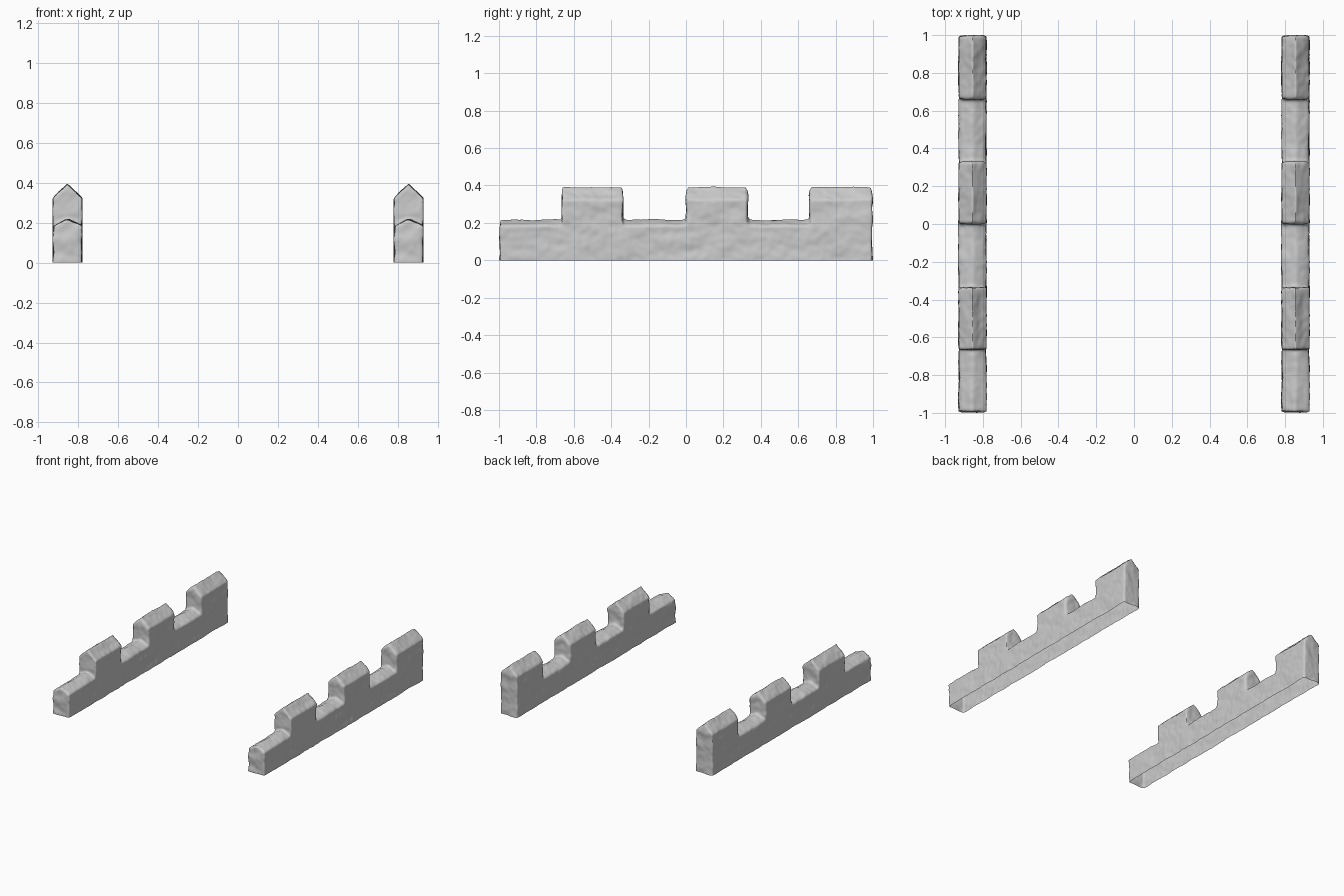
import bpy
import bmesh
from mathutils import Vector, noise

cube = bpy.data.objects.get("Cube")
if cube:
    bpy.data.objects.remove(cube, do_unlink=True)

HALF = 0.07      # half the wall thickness before weathering
CENTRE = 0.855   # distance of each wall from the middle

stone = bpy.data.materials.new("grey stone")
stone.use_nodes = True
stone.diffuse_color = (0.6, 0.6, 0.6, 1)
stone.node_tree.nodes["Principled BSDF"].inputs["Base Color"].default_value = (0.6, 0.6, 0.6, 1)


def gabled_block(bm, y0, y1, shoulder, ridge):
    """Closed block running along y with a peaked top."""
    profile = [(-HALF, -0.05), (HALF, -0.05), (HALF, shoulder), (0, ridge), (-HALF, shoulder)]
    face = bm.faces.new([bm.verts.new((x, y0, z)) for x, z in profile])
    ext = bmesh.ops.extrude_face_region(bm, geom=[face])
    moved = [v for v in ext["geom"] if isinstance(v, bmesh.types.BMVert)]
    bmesh.ops.translate(bm, verts=moved, vec=(0, y1 - y0, 0))


# Low wall and three raised merlons
bm = bmesh.new()
gabled_block(bm, -0.993, 0.993, 0.185, 0.218)
for start, end in ((-0.66, -0.34), (0.002, 0.328), (0.662, 0.993)):
    gabled_block(bm, start, end, 0.322, 0.39)
bmesh.ops.recalc_face_normals(bm, faces=bm.faces)
blocks = bpy.data.meshes.new("wall_blocks")
bm.to_mesh(blocks)
bm.free()

# Fuse the blocks into one skin
wall = bpy.data.objects.new("left_wall", blocks)
bpy.context.collection.objects.link(wall)
remesh = wall.modifiers.new("fuse", "REMESH")
remesh.mode = "VOXEL"
remesh.voxel_size = 0.01
bpy.context.view_layer.update()
depsgraph = bpy.context.evaluated_depsgraph_get()
skin = bpy.data.meshes.new_from_object(wall.evaluated_get(depsgraph))
skin.name = "weathered_wall"
wall.modifiers.clear()

# Weather the stone: soften edges, then add broad lumps and small chips
bm = bmesh.new()
bm.from_mesh(skin)
for _ in range(2):
    bmesh.ops.smooth_vert(bm, verts=bm.verts, factor=0.5,
                          use_axis_x=True, use_axis_y=True, use_axis_z=True)
bm.normal_update()
offsets = []
for v in bm.verts:
    lump = noise.noise(Vector((v.co.x * 10, v.co.y * 8, v.co.z * 14)))
    chip = noise.noise(v.co * 30)
    offsets.append(v.normal * (0.002 + 0.007 * lump + 0.003 * chip))
for v, offset in zip(bm.verts, offsets):
    v.co += offset
    v.co.y = max(-1, min(1, v.co.y))
    v.co.x = max(-0.076, min(0.076, v.co.x))

# Cut flat at the ground, leaving the underside open
bmesh.ops.bisect_plane(bm, geom=bm.verts[:] + bm.edges[:] + bm.faces[:],
                       plane_co=(0, 0, 0), plane_no=(0, 0, 1), clear_inner=True)
for f in bm.faces:
    f.smooth = True
bm.to_mesh(skin)
bm.free()
skin.materials.clear()
skin.materials.append(stone)

# Two matching walls
wall.data = skin
wall.location.x = CENTRE
other = bpy.data.objects.new("right_wall", skin)
other.location.x = -CENTRE
bpy.context.collection.objects.link(other)
bpy.data.meshes.remove(blocks)
